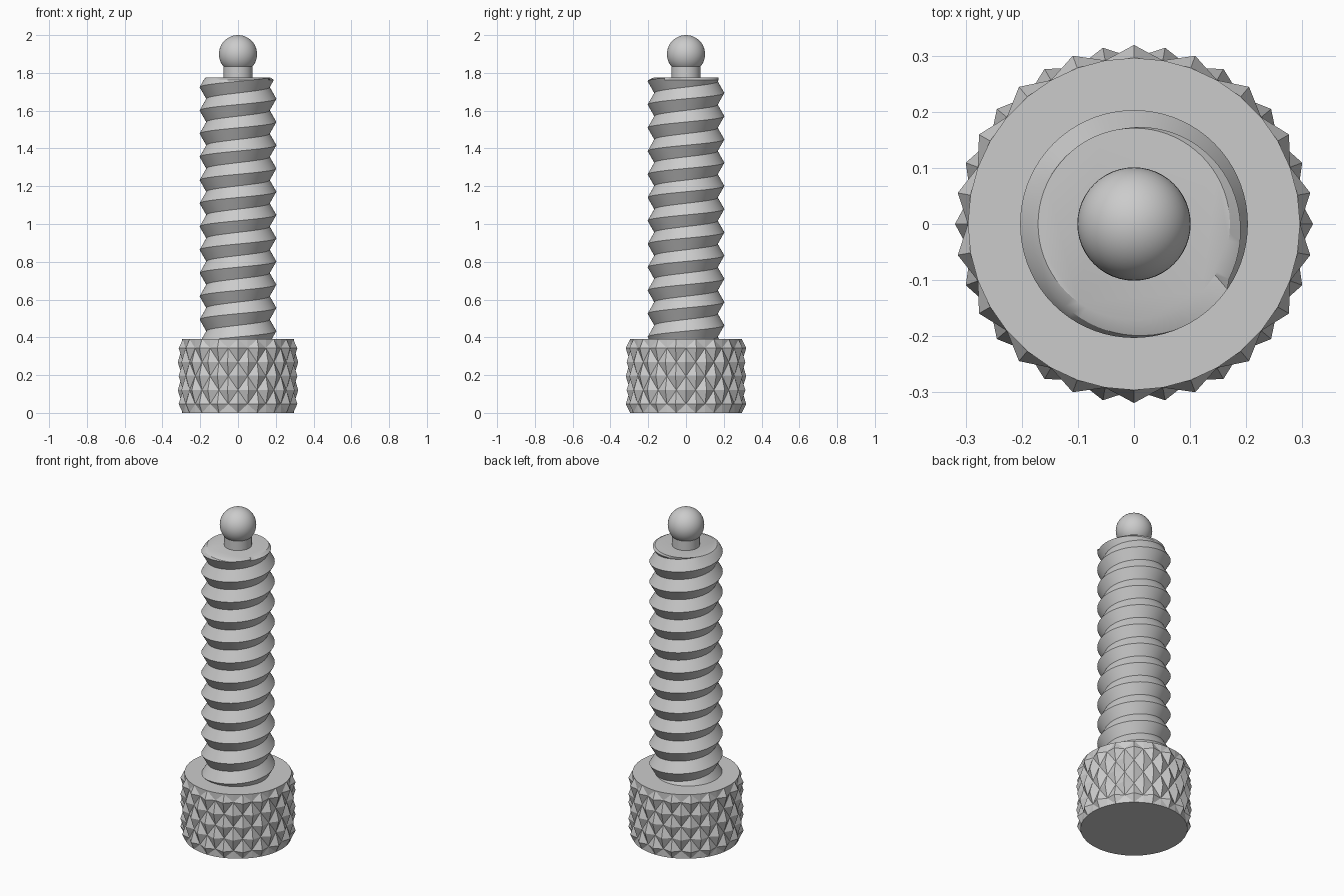
import bpy, bmesh
from math import pi, cos, sin, radians

cube = bpy.data.objects.get("Cube")
if cube:
    bpy.data.objects.remove(cube, do_unlink=True)

# One plain steel colour
steel = bpy.data.materials.new("steel grey")
steel.use_nodes = True
GREY = (0.6, 0.6, 0.6, 1)
steel.diffuse_color = GREY
steel.node_tree.nodes["Principled BSDF"].inputs["Base Color"].default_value = GREY


def polar(r, a, z):
    return (r * cos(a), r * sin(a), z)


def finish(bm, name, smooth=True):
    bmesh.ops.recalc_face_normals(bm, faces=bm.faces[:])
    mesh = bpy.data.meshes.new(name)
    bm.to_mesh(mesh)
    bm.free()
    mesh.materials.append(steel)
    obj = bpy.data.objects.new(name, mesh)
    bpy.context.collection.objects.link(obj)
    if smooth:
        bpy.ops.object.select_all(action='DESELECT')
        obj.select_set(True)
        bpy.context.view_layer.objects.active = obj
        bpy.ops.object.shade_smooth_by_angle(angle=radians(30))
    return obj


HEAD_TOP, SHAFT_TOP = 0.39, 1.775


# Knurled head: rows of pyramids, tips alternating with valleys
def knurled_head(count=36, rows=5, margin=0.047, valley=0.296, tip=0.319):
    bm = bmesh.new()
    step = (HEAD_TOP - 2 * margin) / (rows - 1)
    levels = [0] + [margin + j * step for j in range(rows)] + [HEAD_TOP]
    grid = []
    for j, z in enumerate(levels):
        edge = j in (0, rows + 1)
        grid.append([bm.verts.new(polar(
            valley if edge or (i + j) % 2 else tip, 2 * pi * i / count, z))
            for i in range(count)])
    for j in range(rows + 1):
        for i in range(count):
            n = (i + 1) % count
            a, b = grid[j][i], grid[j][n]
            c, d = grid[j + 1][n], grid[j + 1][i]
            # split every cell along its valley diagonal
            if (i + j) % 2:
                tris = ((a, b, c), (a, c, d))
            else:
                tris = ((a, b, d), (b, c, d))
            for t in tris:
                bm.faces.new(t)
    bm.faces.new(grid[0])
    bm.faces.new(grid[-1])
    finish(bm, "knurled_head", smooth=False)


# Threaded shaft: one helical strip with sharp crests and roots
def threaded_shaft(n=72, turns=15, pitch=0.123, start=0.187, root=0.168, crest=0.203):
    bm = bmesh.new()
    total = n * turns

    def helix(r, z, last):
        return [bm.verts.new(polar(r, 2 * pi * k / n, z + pitch * k / n))
                for k in range(last + 1)]

    roots = helix(root, start - pitch / 2, total + n)
    crests = helix(crest, start, total)
    for k in range(total):
        bm.faces.new((roots[k], roots[k + 1], crests[k + 1], crests[k]))
        bm.faces.new((crests[k], crests[k + 1], roots[k + 1 + n], roots[k + n]))

    def cut(z, direction, clear):
        bmesh.ops.bisect_plane(bm, geom=bm.verts[:] + bm.edges[:] + bm.faces[:],
                               dist=1e-5, plane_co=(0, 0, z),
                               plane_no=(0, 0, direction), clear_outer=clear)

    cut(HEAD_TOP - 0.01, -1, True)
    cut(SHAFT_TOP, 1, True)
    cut(SHAFT_TOP - 0.012, 1, False)
    # chamfer the end to a round flat and cap it
    rim = [v for v in bm.verts if abs(v.co.z - SHAFT_TOP) < 1e-4]
    for v in rim:
        f = 0.171 / v.co.xy.length
        v.co.x *= f
        v.co.y *= f
    members = set(rim)
    edges = [e for e in bm.edges if e.is_boundary and set(e.verts) <= members]
    bmesh.ops.edgeloop_fill(bm, edges=edges)
    finish(bm, "threaded_shaft")


# Neck under the ball
def neck():
    bm = bmesh.new()
    bmesh.ops.create_cone(bm, cap_ends=True, segments=48, radius1=0.076,
                          radius2=0.076, depth=0.1)
    bmesh.ops.translate(bm, verts=bm.verts[:], vec=(0, 0, SHAFT_TOP + 0.04))
    finish(bm, "neck")


# Ball tip
def ball_tip():
    bm = bmesh.new()
    bmesh.ops.create_uvsphere(bm, u_segments=48, v_segments=24, radius=0.101)
    bmesh.ops.translate(bm, verts=bm.verts[:], vec=(0, 0, 1.899))
    finish(bm, "ball_tip")


knurled_head()
threaded_shaft()
neck()
ball_tip()
